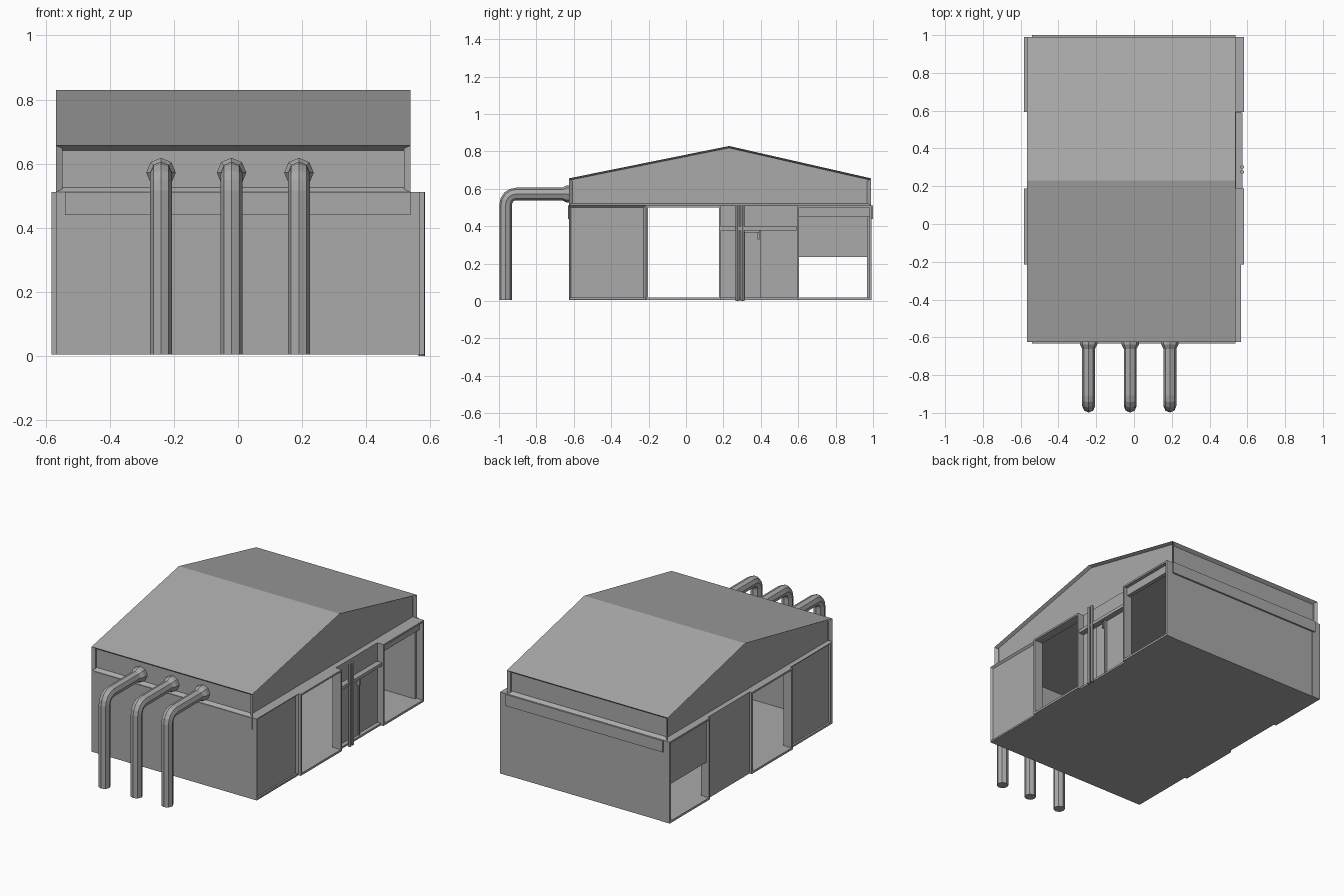
import bpy, bmesh, math
from mathutils import Vector

cube = bpy.data.objects.get("Cube")
if cube:
    bpy.data.objects.remove(cube, do_unlink=True)

grey = bpy.data.materials.new("mid_grey")
grey.use_nodes = True
grey.diffuse_color = (0.4, 0.4, 0.4, 1)
bsdf = grey.node_tree.nodes["Principled BSDF"]
bsdf.inputs["Base Color"].default_value = (0.4, 0.4, 0.4, 1)
bsdf.inputs["Roughness"].default_value = 0.8


def finish(name, bm):
    bmesh.ops.recalc_face_normals(bm, faces=bm.faces)
    mesh = bpy.data.meshes.new(name)
    bm.to_mesh(mesh)
    bm.free()
    mesh.materials.append(grey)
    ob = bpy.data.objects.new(name, mesh)
    bpy.context.collection.objects.link(ob)
    return ob


def recess(bm, direction, border, depth):
    """Inset and push in every face that looks along the direction."""
    bm.normal_update()
    faces = [f for f in bm.faces if f.normal.dot(Vector(direction)) > 0.99]
    bmesh.ops.inset_individual(bm, faces=faces, thickness=border, depth=-depth,
                               use_even_offset=True)


def box(name, x, y, z, panel=None):
    bm = bmesh.new()
    bmesh.ops.create_cube(bm, size=1)
    for v in bm.verts:
        v.co = [sum(r) / 2 + c * (r[1] - r[0]) for c, r in zip(v.co, (x, y, z))]
    if panel:
        recess(bm, panel, 0.012, 0.012)
    return finish(name, bm)


def side_box(name, side, x, y, z, panel=False):
    xs = sorted((side * x[0], side * x[1]))
    return box(name, xs, y, z, (side, 0, 0) if panel else None)


LEFT, RIGHT = 0.537, -0.567      # main shell in x
FRONT, BACK = -0.626, 0.989      # main shell in y
BASE, EAVE = 0.006, 0.511        # ground floor in z
WALL = 0.02

# Ground floor shell
box("floor", (RIGHT, LEFT + 0.028), (FRONT, BACK), (BASE, 0.018))
box("front_wall", (RIGHT, LEFT), (FRONT, FRONT + WALL), (BASE, EAVE))
box("back_wall", (RIGHT, LEFT), (BACK - WALL, BACK), (BASE, EAVE))
box("front_band", (-0.54, LEFT), (FRONT - 0.006, FRONT), (0.44, EAVE))
box("back_band", (-0.54, LEFT), (BACK, 1.0), (0.44, EAVE))

# Upper storey with pitched roof and recessed panels
bm = bmesh.new()
outline = [(FRONT, EAVE), (BACK, EAVE), (BACK, 0.656), (0.23, 0.829), (FRONT, 0.656)]
gable = bm.faces.new([bm.verts.new((RIGHT, y, z)) for y, z in outline])
ext = bmesh.ops.extrude_face_region(bm, geom=[gable], use_keep_orig=True)
for v in ext["geom"]:
    if isinstance(v, bmesh.types.BMVert):
        v.co.x = LEFT
bmesh.ops.recalc_face_normals(bm, faces=bm.faces)
for sign in (-1, 1):
    recess(bm, (sign, 0, 0), 0.01, 0.02)
    recess(bm, (0, sign, 0), 0.015, 0.02)
finish("roof_storey", bm)

# Side walls: framed panel, door frame, middle wall, door frame
for side, label in ((1, "left"), (-1, "right")):
    side_box(label + "_front_panel", side, (0.52, 0.567), (FRONT, -0.215),
             (BASE, EAVE), True)
    for part, y0, y1 in (("centre", -0.215, 0.187), ("rear", 0.594, 0.991)):
        name = label + "_" + part + "_frame_"
        x = (0.525, 0.582)
        side_box(name + "front_post", side, x, (y0, y0 + 0.011), (BASE, EAVE))
        side_box(name + "back_post", side, x, (y1 - 0.011, y1), (BASE, EAVE))
        side_box(name + "header", side, x, (y0, y1), (EAVE - 0.011, EAVE))
        side_box(name + "sill", side, x, (y0, y1), (BASE, 0.019))

side_box("right_middle_wall", -1, (0.547, 0.567), (0.187, 0.594), (BASE, EAVE))
side_box("right_half_shutter", -1, (0.545, 0.565), (0.6, 0.985), (0.235, EAVE))
side_box("left_middle_wall", 1, (0.517, 0.54), (0.187, 0.594), (BASE, EAVE))
side_box("left_rolled_shutter", 1, (0.535, 0.56), (0.6, 0.985), (0.45, EAVE))

# Service door and trim on the left middle wall
box("door_crossbar", (0.537, 0.575), (0.18, 0.59), (0.378, 0.398))
box("service_door", (0.537, 0.549), (0.312, 0.392), (BASE, 0.37))
box("door_post", (0.537, 0.556), (0.392, 0.4), (BASE, 0.378))
box("door_latch", (0.537, 0.565), (0.383, 0.392), (0.33, 0.37))
for i, y in enumerate((0.275, 0.302)):
    bm = bmesh.new()
    bmesh.ops.create_cone(bm, cap_ends=True, segments=8, radius1=0.01,
                          radius2=0.01, depth=EAVE)
    bmesh.ops.translate(bm, verts=bm.verts, vec=(0.573, y, EAVE / 2))
    finish("drain_pipe_%d" % (i + 1), bm)


# Bent front pipes with flared collars, built as eight-sided rings
def bent_pipe(name, x):
    r, bend, zc, yc = 0.034, 0.055, 0.572, -0.964
    path = [(FRONT + 0.015, zc, 0, 0.046), (FRONT - 0.012, zc, 0, 0.046),
            (FRONT - 0.035, zc, 0, r)]
    for k in range(5):
        a = math.pi / 2 * k / 4
        path.append((yc + bend - bend * math.sin(a),
                     zc - bend + bend * math.cos(a), a, r))
    path.append((yc, BASE, math.pi / 2, r))
    bm = bmesh.new()
    rings = []
    for y, z, a, rad in path:
        ring = []
        for k in range(8):
            t = math.tau * k / 8
            u, w = rad * math.cos(t), rad * math.sin(t)
            ring.append(bm.verts.new((x + u, y - w * math.sin(a), z + w * math.cos(a))))
        rings.append(ring)
    for a, b in zip(rings, rings[1:]):
        for k in range(8):
            n = (k + 1) % 8
            bm.faces.new((a[k], a[n], b[n], b[k]))
    bm.faces.new(rings[0])
    bm.faces.new(rings[-1])
    finish(name, bm)


for i, x in enumerate((-0.24, -0.02, 0.19)):
    bent_pipe("front_pipe_%d" % (i + 1), x)
